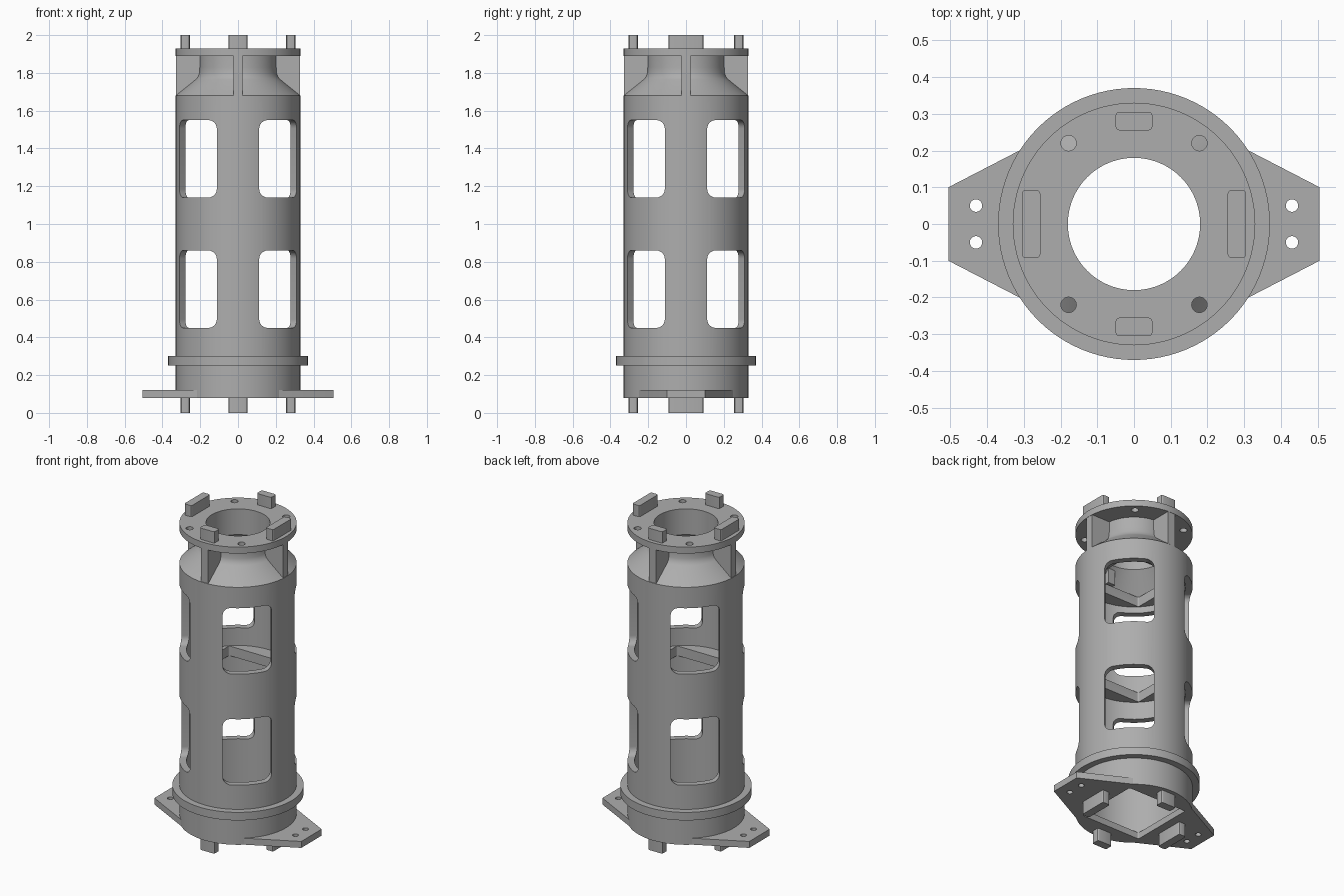
import bpy, bmesh, math
from mathutils import Matrix, Vector

cube = bpy.data.objects.get("Cube")
if cube:
    bpy.data.objects.remove(cube, do_unlink=True)

grey = bpy.data.materials.new("plain_grey")
grey.use_nodes = True
colour = (0.42, 0.42, 0.42, 1)
grey.diffuse_color = colour
grey.node_tree.nodes["Principled BSDF"].inputs["Base Color"].default_value = colour
SEG = 96


def finish(name, bm, smooth=True):
    bmesh.ops.recalc_face_normals(bm, faces=bm.faces)
    mesh = bpy.data.meshes.new(name)
    bm.to_mesh(mesh)
    bm.free()
    mesh.materials.append(grey)
    obj = bpy.data.objects.new(name, mesh)
    bpy.context.collection.objects.link(obj)
    if smooth:
        shade(obj)
    return obj


def select(obj):
    bpy.ops.object.select_all(action='DESELECT')
    obj.select_set(True)
    bpy.context.view_layer.objects.active = obj


def shade(obj):
    select(obj)
    bpy.ops.object.shade_smooth_by_angle(angle=math.radians(30))


def lathe(name, profile):
    """Closed (radius, z) loop spun around the z axis."""
    bm = bmesh.new()
    rings = []
    for i in range(SEG):
        a = 2 * math.pi * i / SEG
        rings.append([bm.verts.new((r * math.cos(a), r * math.sin(a), z)) for r, z in profile])
    n = len(profile)
    for i in range(SEG):
        a, b = rings[i], rings[(i + 1) % SEG]
        for j in range(n):
            k = (j + 1) % n
            bm.faces.new((a[j], b[j], b[k], a[k]))
    return finish(name, bm)


def prism(name, outline, low, high, matrix=Matrix(), smooth=True):
    """Outline in the xy plane, extruded from low to high, then moved."""
    bm = bmesh.new()
    bottom = bm.faces.new([bm.verts.new((x, y, low)) for x, y in outline])
    new = bmesh.ops.extrude_face_region(bm, geom=[bottom])["geom"]
    bmesh.ops.translate(bm, vec=(0, 0, high - low),
                        verts=[v for v in new if isinstance(v, bmesh.types.BMVert)])
    bm.transform(matrix)
    return finish(name, bm, smooth)


def circle(r, cx=0, cy=0, n=24):
    return [(cx + r * math.cos(2 * math.pi * i / n), cy + r * math.sin(2 * math.pi * i / n))
            for i in range(n)]


def rounded(w, h, r, cx=0, cy=0, steps=6):
    """Rounded rectangle with half sizes w and h."""
    pts = []
    for q, (sx, sy) in enumerate([(1, 1), (-1, 1), (-1, -1), (1, -1)]):
        for s in range(steps + 1):
            a = math.pi / 2 * (q + s / steps)
            pts.append((cx + sx * (w - r) + r * math.cos(a), cy + sy * (h - r) + r * math.sin(a)))
    return pts


def cut(obj, cutters):
    for c in cutters:
        c.hide_render = True
        mod = obj.modifiers.new("cut", 'BOOLEAN')
        mod.operation = 'DIFFERENCE'
        mod.solver = 'EXACT'
        mod.object = c
        select(obj)
        bpy.ops.object.modifier_apply(modifier=mod.name)
        bpy.data.objects.remove(c, do_unlink=True)
    shade(obj)


# Main tube with its tapered shoulder, neck and inner cone
tube = lathe("tube_body", [
    (0.33, 0.08), (0.33, 1.68), (0.225, 1.765), (0.212, 1.78), (0.206, 1.80), (0.204, 1.83),
    (0.204, 1.90), (0.18, 1.90), (0.18, 1.77), (0.29, 1.65), (0.29, 0.08)])

# Two rows of windows on the diagonals
windows = []
for z in (0.655, 1.345):
    for k in range(4):
        turn = Matrix.Rotation(math.radians(45 + 90 * k), 4, 'Z')
        stand = Matrix.Rotation(math.radians(90), 4, 'X')
        windows.append(prism("window_cutter", rounded(0.14, 0.205, 0.045), 0.15, 0.45,
                             Matrix.Translation((0, 0, z)) @ turn @ stand))
cut(tube, windows)

# Collar near the base
lathe("collar", [(0.37, 0.25), (0.37, 0.30), (0.31, 0.30), (0.31, 0.25)])

# Top flange with four bolt holes
flange = lathe("top_flange", [(0.33, 1.89), (0.33, 1.93), (0.18, 1.93), (0.18, 1.89)])
cut(flange, [prism("hole_cutter", circle(0.021, x, y), 1.8, 2.0)
             for x in (-0.178, 0.178) for y in (-0.22, 0.22)])

# Inner plates with a square opening
HALF = 0.204
for name, low, high in (("middle_plate", 0.97, 1.03), ("upper_plate", 1.59, 1.65)):
    plate = prism(name, circle(0.3, n=SEG), low, high)
    cut(plate, [prism("square_cutter", rounded(HALF, HALF, 0.01), low - 0.1, high + 0.1)])

# Base plate with ears, square opening and ear holes
quarter = [(0.505, 0.1), (0.215, 0.25), (0, 0.32)]
outline = (quarter + [(-x, y) for x, y in quarter[1::-1]]
           + [(-x, -y) for x, y in quarter] + [(x, -y) for x, y in quarter[1::-1]])
base = prism("base_plate", outline, 0.08, 0.12, smooth=False)
cutters = [prism("square_cutter", rounded(HALF, HALF, 0.01), 0, 0.3)]
cutters += [prism("hole_cutter", circle(0.017, x, y), 0, 0.3)
            for x in (-0.43, 0.43) for y in (-0.05, 0.05)]
cut(base, cutters)

# Ribs between shoulder and flange, and locating tabs at both ends
sides = (("left", 1, 0), ("back", 0, 1), ("right", -1, 0), ("front", 0, -1))
for side, dx, dy in sides:
    turn = Matrix.Rotation(math.atan2(dy, dx), 4, 'Z')
    rib = [(0.195, -0.025), (0.328, -0.025), (0.328, 0.025), (0.195, 0.025)]
    prism(side + "_rib", rib, 1.66, 1.895, turn, smooth=False)
    width = 0.092 if dx else 0.05
    tab = rounded(0.025, width, 0.01, 0.28, 0, 3)
    prism(side + "_top_tab", tab, 1.92, 2.0, turn)
    prism(side + "_bottom_tab", tab, 0, 0.09, turn)
